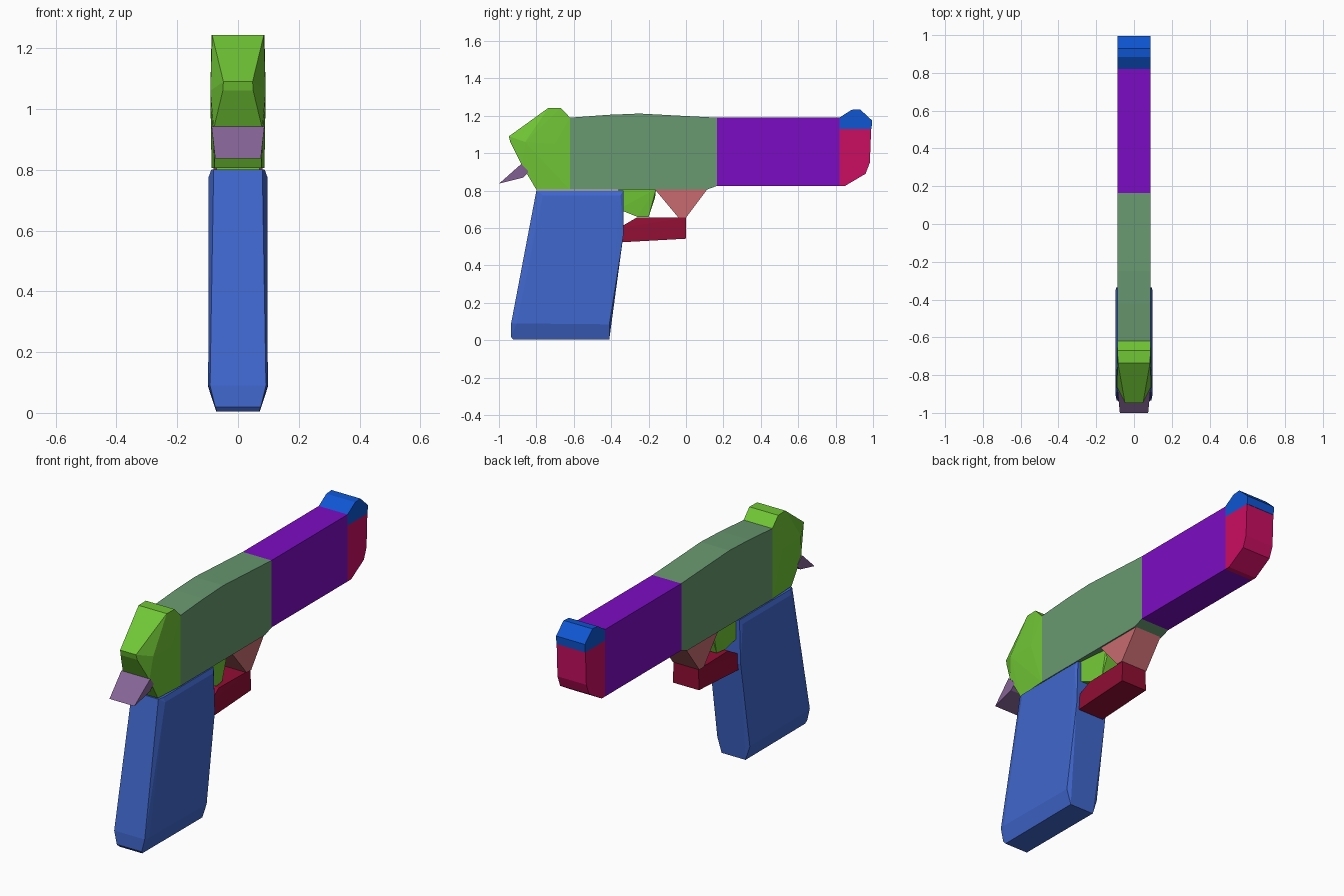
import bpy, bmesh, math

cube = bpy.data.objects.get("Cube")
if cube:
    bpy.data.objects.remove(cube, do_unlink=True)


def material(name, rgb):
    """Flat material from sRGB 0-255 values, stored as linear."""
    lin = [((c / 255 + 0.055) / 1.055) ** 2.4 if c > 10 else c / 255 / 12.92 for c in rgb]
    m = bpy.data.materials.new(name)
    m.use_nodes = True
    m.diffuse_color = (*lin, 1)
    m.node_tree.nodes["Principled BSDF"].inputs["Base Color"].default_value = (*lin, 1)
    return m


def solid(name, mat, points):
    """Faceted convex part, mirrored in x, from (y, z, half width) points."""
    bm = bmesh.new()
    for y, z, w in points:
        for side in (-1, 1):
            bm.verts.new((side * w, y, z))
    res = bmesh.ops.convex_hull(bm, input=bm.verts)
    loose = [v for v in set(res["geom_interior"] + res["geom_unused"])
             if isinstance(v, bmesh.types.BMVert)]
    bmesh.ops.delete(bm, geom=loose, context="VERTS")
    bmesh.ops.dissolve_limit(bm, angle_limit=math.radians(1), verts=bm.verts, edges=bm.edges)
    bmesh.ops.recalc_face_normals(bm, faces=bm.faces)
    me = bpy.data.meshes.new(name)
    bm.to_mesh(me)
    bm.free()
    me.materials.append(mat)
    ob = bpy.data.objects.new(name, me)
    bpy.context.collection.objects.link(ob)
    return ob


def slab(name, mat, w, profile):
    """Part of constant half width from a (y, z) side profile."""
    return solid(name, mat, [(y, z, w) for y, z in profile])


lime = material("lime", (113, 198, 54))
sage = material("sage green", (104, 152, 112))
purple = material("purple", (124, 12, 194))
magenta = material("magenta", (202, 14, 97))
blue = material("bright blue", (14, 86, 210))
grip_blue = material("grip blue", (64, 103, 205))
mauve = material("mauve", (135, 101, 152))
salmon = material("salmon", (200, 107, 111))
crimson = material("crimson", (145, 14, 52))

# Middle frame with a gently bowed top
slab("frame", sage, 0.087, [
    (-0.62, 0.805), (0.11, 0.805), (0.165, 0.825), (0.165, 1.19),
    (-0.1, 1.205), (-0.25, 1.212), (-0.42, 1.205), (-0.62, 1.19)])

# Barrel, muzzle cap and front sight
slab("barrel", purple, 0.087, [(0.165, 0.825), (0.82, 0.825), (0.82, 1.19), (0.165, 1.19)])
slab("muzzle", magenta, 0.087, [
    (0.82, 0.825), (0.85, 0.825), (0.96, 0.89), (0.983, 0.95), (0.99, 1.13), (0.82, 1.13)])
slab("front_sight", blue, 0.087, [
    (0.82, 1.13), (0.82, 1.19), (0.885, 1.232), (0.93, 1.235), (0.995, 1.175), (0.992, 1.13)])

# Rear housing, its back face pinched towards the middle
solid("rear_housing", lime, [
    (-0.62, 0.805, 0.087), (-0.62, 1.19, 0.087),
    (-0.67, 1.243, 0.087), (-0.735, 1.243, 0.085),
    (-0.947, 1.09, 0.048), (-0.94, 1.06, 0.05),
    (-0.86, 1.06, 0.091), (-0.70, 1.05, 0.091),
    (-0.877, 0.935, 0.08), (-0.80, 0.805, 0.077)])

# Pointed spur at the back
solid("rear_spur", mauve, [
    (-1.0, 0.837, 0.075), (-0.88, 0.943, 0.087),
    (-0.87, 0.87, 0.08), (-0.84, 0.90, 0.08)])

# Slanted grip with bevelled edges
solid("grip", grip_blue, [
    (-0.80, 0.80, 0.08), (-0.77, 0.80, 0.088), (-0.335, 0.80, 0.088),
    (-0.765, 0.775, 0.097), (-0.35, 0.775, 0.097),
    (-0.935, 0.09, 0.092), (-0.905, 0.09, 0.098), (-0.41, 0.085, 0.098),
    (-0.335, 0.56, 0.095),
    (-0.937, 0.02, 0.075), (-0.925, 0.005, 0.07), (-0.41, 0.005, 0.072)])

# Trigger, with the narrower edge forward
solid("trigger", lime, [
    (-0.36, 0.81, 0.07), (-0.16, 0.81, 0.05), (-0.165, 0.765, 0.04),
    (-0.20, 0.66, 0.045), (-0.26, 0.66, 0.055), (-0.36, 0.70, 0.07)])

# Trigger guard: front strut and lower bar
slab("guard_strut", salmon, 0.08, [(-0.165, 0.805), (0.112, 0.805), (0.0, 0.655), (-0.04, 0.655)])
solid("guard_bar", crimson, [
    (-0.36, 0.523, 0.078), (0.0, 0.543, 0.078), (0.0, 0.655, 0.076),
    (-0.265, 0.655, 0.07), (-0.36, 0.60, 0.076)])
